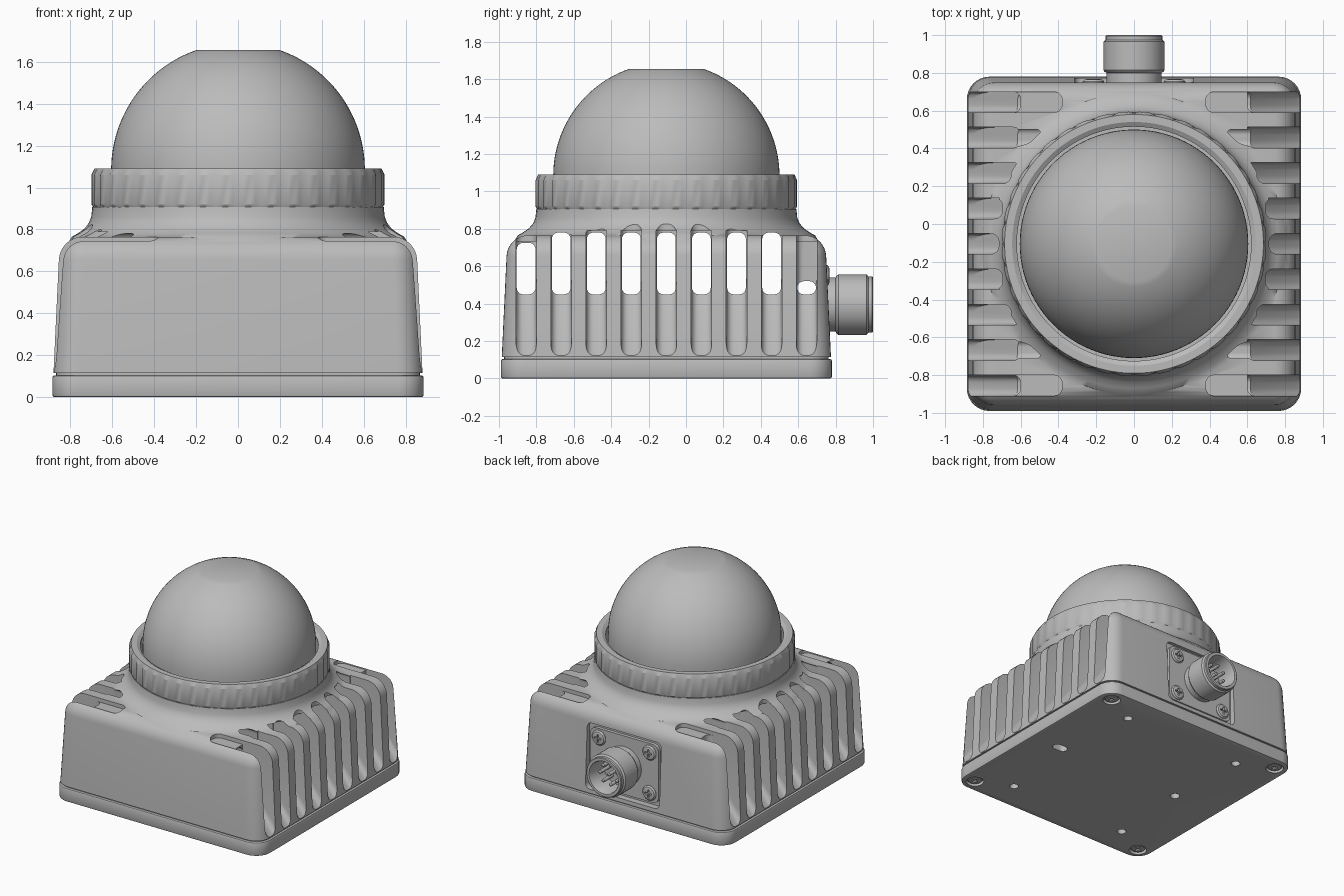
import bpy, bmesh, math
from mathutils import Matrix, Vector

if "Cube" in bpy.data.objects:
    bpy.data.objects.remove(bpy.data.objects["Cube"], do_unlink=True)

CY = -0.105                      # centre of housing in y
grey = bpy.data.materials.new("housing_grey")
grey.use_nodes = True
COLOUR = (0.5, 0.5, 0.5, 1)
grey.diffuse_color = COLOUR
grey.node_tree.nodes["Principled BSDF"].inputs["Base Color"].default_value = COLOUR


def finish(name, bm):
    bmesh.ops.recalc_face_normals(bm, faces=bm.faces)
    me = bpy.data.meshes.new(name)
    bm.to_mesh(me)
    bm.free()
    me.materials.append(grey)
    ob = bpy.data.objects.new(name, me)
    bpy.context.collection.objects.link(ob)
    return ob


def activate(ob):
    bpy.ops.object.select_all(action='DESELECT')
    ob.select_set(True)
    bpy.context.view_layer.objects.active = ob


def boolean(ob, bm, op='DIFFERENCE'):
    tool = finish("cutter", bm)
    mod = ob.modifiers.new("cut", 'BOOLEAN')
    mod.operation, mod.solver, mod.object = op, 'EXACT', tool
    activate(ob)
    bpy.ops.object.modifier_apply(modifier=mod.name)
    bpy.data.objects.remove(tool, do_unlink=True)


def smooth(ob, angle=32):
    activate(ob)
    bpy.ops.object.shade_smooth_by_angle(angle=math.radians(angle))


def rounded_box(bm, centre, size, axis, radius, segs=6):
    """Box whose edges along one axis are rounded."""
    mat = Matrix.Translation(centre) @ Matrix.Diagonal((*size, 1))
    verts = bmesh.ops.create_cube(bm, size=1, matrix=mat)["verts"]
    edges = {e for v in verts for e in v.link_edges}
    along = [e for e in edges
             if abs((e.verts[0].co - e.verts[1].co)[axis]) > 0.9 * size[axis]
             and abs((e.verts[0].co - e.verts[1].co).length - size[axis]) < 1e-5
             and all(abs((e.verts[0].co - e.verts[1].co)[k]) < 1e-5 for k in range(3) if k != axis)]
    bmesh.ops.bevel(bm, geom=along, offset=radius, segments=segs, profile=0.5, affect='EDGES')


def lathe(bm, profile, segs=64, mat=Matrix(), closed=False, wobble=None):
    """Turn (radius, height) points round z, then place with mat."""
    rings = []
    for r, z in profile:
        ring = []
        for i in range(segs):
            a = math.tau * i / segs
            rr = r - (wobble(i, r, z) if wobble else 0)
            ring.append(bm.verts.new(mat @ Vector((rr * math.cos(a), rr * math.sin(a), z))))
        rings.append(ring)
    pairs = list(zip(rings, rings[1:])) + ([(rings[-1], rings[0])] if closed else [])
    for lo, hi in pairs:
        for i in range(segs):
            j = (i + 1) % segs
            bm.faces.new((lo[i], lo[j], hi[j], hi[i]))
    if not closed:
        bm.faces.new(rings[0])
        bm.faces.new(rings[-1])


def at(x, y, z=0):
    return Matrix.Translation((x, y, z))


def facing_back(x, y, z):        # local z points to +y
    return at(x, y, z) @ Matrix.Rotation(-math.pi / 2, 4, 'X')


# Housing: tapered rounded block with a flared neck
bm = bmesh.new()
rounded_box(bm, (0, CY, 0.44), (1.76, 1.76, 0.65), 2, 0.12, 8)
rim = [e for e in bm.edges if all(v.co.z > 0.76 for v in e.verts)]
bmesh.ops.bevel(bm, geom=rim, offset=0.11, segments=8, profile=0.5, affect='EDGES')
for v in bm.verts:
    k = 1 - 0.035 * (v.co.z - 0.115) / 0.65
    v.co.x *= k
    v.co.y = CY + (v.co.y - CY) * k
housing = finish("housing", bm)
bm = bmesh.new()
lathe(bm, [(0.75, 0.5), (0.81, 0.74), (0.795, 0.765), (0.765, 0.782), (0.735, 0.803),
           (0.712, 0.83), (0.70, 0.86), (0.695, 0.907)], 96, at(0, CY))
boolean(housing, bm, 'UNION')

# Cooling slots on both sides: open tops, sloping channels and through windows
shelves, channels, windows = bmesh.new(), bmesh.new(), bmesh.new()
INNER = [0.715, 0.695, 0.65, 0.57, 0.38]
for n in range(-4, 5):
    y = CY + n * 0.1875
    corner = abs(n) == 4
    roof = 0.735 if corner else 0.79
    inner = INNER[abs(n)]
    for s in (-1, 1):
        rounded_box(shelves, (s * (inner + 0.4), y, roof + 0.1), (0.8, 0.11, 0.2), 2, 0.045)
        pts = [(1.0, 0.02), (0.86, 0.14), (0.6, 0.47), (0.6, roof), (1.0, roof + 0.004)]
        verts = [channels.verts.new((s * x, y - 0.055, z)) for x, z in pts]
        face = channels.faces.new(verts)
        new = bmesh.ops.extrude_face_region(channels, geom=[face])["geom"]
        tops = [g for g in new if isinstance(g, bmesh.types.BMVert)]
        bmesh.ops.translate(channels, verts=tops, vec=(0, 0.11, 0))
        floor = [e for grp in (verts, tops) for a, b in zip(grp[:3], grp[1:4])
                 for e in a.link_edges if e.other_vert(a) == b]
        bmesh.ops.bevel(channels, geom=floor, offset=0.04, segments=5, profile=0.5, affect='EDGES')
    top = 0.52 if n == 4 else roof - 0.01
    rounded_box(windows, (0, y, (0.45 + top) / 2), (1.3, 0.1, top - 0.45), 0, 0.034)
for cutter in (windows, channels, shelves):
    boolean(housing, cutter)

# Recess for the connector
PZ = 0.395
bm = bmesh.new()
rounded_box(bm, (0, 0.82, PZ), (0.63, 0.19, 0.5), 1, 0.04)
boolean(housing, bm)
smooth(housing)

# Base plate with mounting holes
bm = bmesh.new()
rounded_box(bm, (0, CY, 0.052), (1.77, 1.77, 0.104), 2, 0.12, 8)
rim = [e for e in bm.edges if abs(e.verts[0].co.z - e.verts[1].co.z) < 1e-5]
bmesh.ops.bevel(bm, geom=rim, offset=0.01, segments=2, profile=0.5, affect='EDGES')
base = finish("base_plate", bm)
bm = bmesh.new()
corners = [(sx, sy) for sx in (-1, 1) for sy in (-1, 1)]
for sx, sy in corners:
    lathe(bm, [(0.035, -0.05), (0.03, 0.07)], 24, at(sx * 0.515, CY + sy * 0.65))
    lathe(bm, [(0.065, -0.05), (0.065, 0.03)], 32, at(sx * 0.78, CY + sy * 0.78))
lathe(bm, [(0.035, -0.05), (0.035, 0.07)], 24, at(-0.48, CY))
rounded_box(bm, (0.62, CY, 0), (0.12, 0.07, 0.14), 2, 0.034)
boolean(base, bm)
smooth(base)

# Seal gap between base plate and housing
bm = bmesh.new()
rounded_box(bm, (0, CY, 0.11), (1.735, 1.735, 0.03), 2, 0.11, 8)
smooth(finish("base_seal", bm))

# Screws: four under the base, four on the connector flange
HEAD = [(0.057, -0.03), (0.057, 0.006), (0.048, 0.016), (0.03, 0.02)]


def screws(name, places):
    bm = bmesh.new()
    for m in places:
        lathe(bm, HEAD, 32, m)
    ob = finish(name, bm)
    for size in ((0.06, 0.014, 0.04), (0.014, 0.06, 0.04)):
        bm = bmesh.new()
        for m in places:
            bmesh.ops.create_cube(bm, size=1, matrix=m @ at(0, 0, 0.022) @ Matrix.Diagonal((*size, 1)))
        boolean(ob, bm)
    smooth(ob)


turn = Matrix.Rotation(math.pi, 4, 'X')
screws("base_screws", [at(sx * 0.78, CY + sy * 0.78, 0.024) @ turn for sx, sy in corners])
screws("flange_screws", [facing_back(sx * 0.215, 0.748, PZ + sz * 0.155) for sx, sz in corners])

# Connector flange
bm = bmesh.new()
rounded_box(bm, (0, 0.73, PZ), (0.58, 0.04, 0.45), 1, 0.05)
smooth(finish("connector_flange", bm))

# Connector barrel with hollow mouth
bm = bmesh.new()
lathe(bm, [(0.145, 0.72), (0.145, 0.8), (0.155, 0.805), (0.162, 0.815), (0.162, 0.965),
           (0.15, 0.975), (0.15, 0.995), (0.145, 1.0), (0.125, 1.0), (0.12, 0.99),
           (0.12, 0.83)], 48, facing_back(0, 0, PZ))
smooth(finish("connector_barrel", bm))

# Connector pins
bm = bmesh.new()
spots = [(0, 0)] + [(0.075 * math.cos(math.tau * i / 7), 0.075 * math.sin(math.tau * i / 7))
                    for i in range(7)]
for x, z in spots:
    lathe(bm, [(0.013, 0.82), (0.013, 0.94), (0.006, 0.95)], 12, facing_back(x, 0, PZ + z))
smooth(finish("connector_pins", bm))


# Grip ring with shallow notches
def notch(i, r, z):
    return 0.009 if i % 4 == 0 and r > 0.695 else 0


bm = bmesh.new()
lathe(bm, [(0.62, 0.905), (0.69, 0.905), (0.70, 0.92), (0.70, 1.06), (0.685, 1.09),
           (0.645, 1.09), (0.62, 1.075)], 160, at(0, CY), closed=True, wobble=notch)
smooth(finish("grip_ring", bm), 22)

# Dome with a flat top
R, DZ = 0.605, 1.084
last = math.acos(0.2 / R)
bm = bmesh.new()
lathe(bm, [(R, 0.91)] + [(R * math.cos(last * i / 24), DZ + R * math.sin(last * i / 24))
                         for i in range(25)], 96, at(0, CY))
smooth(finish("dome", bm), 25)
